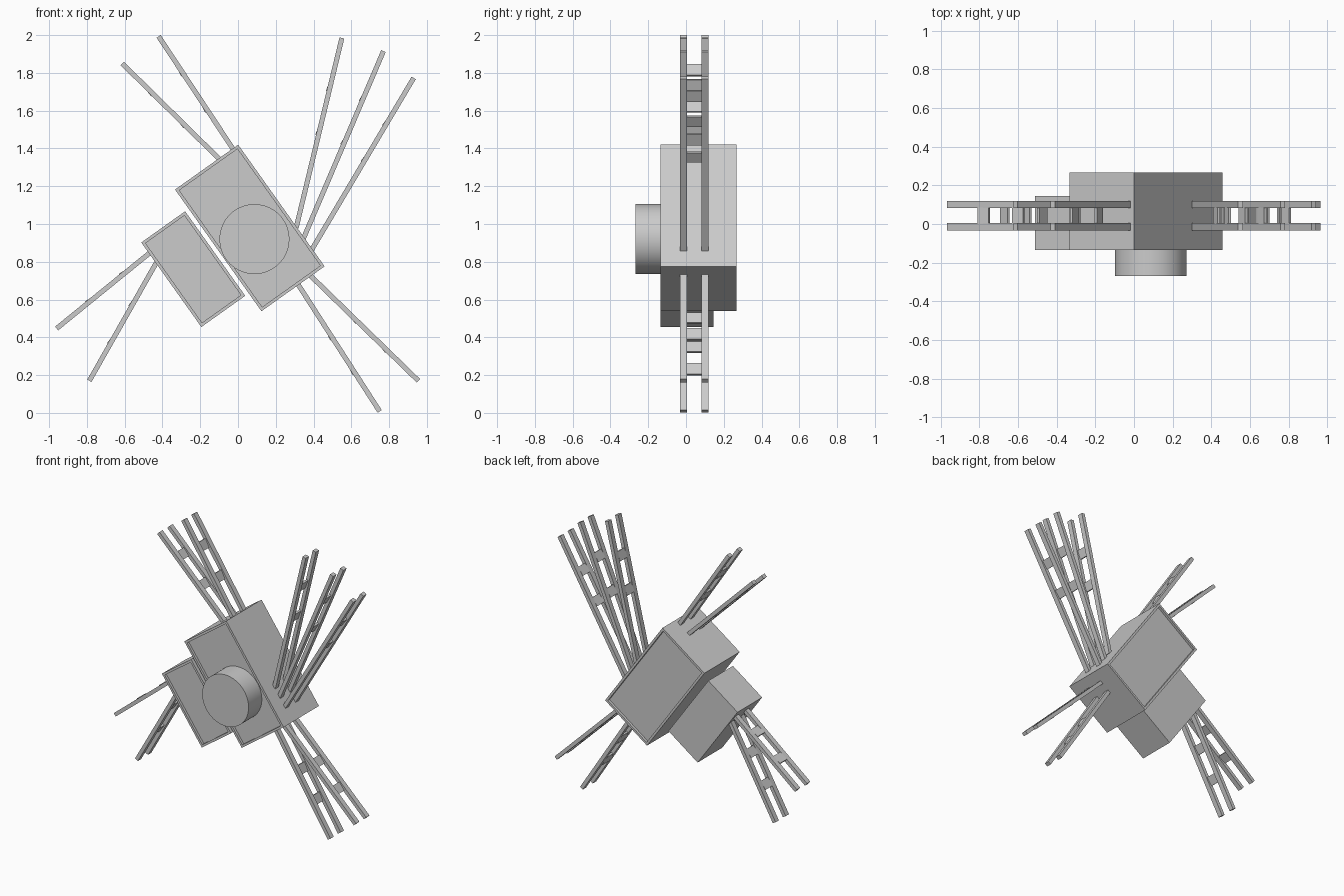
import bpy, bmesh, math
from mathutils import Matrix, Vector

if "Cube" in bpy.data.objects:
    bpy.data.objects.remove(bpy.data.objects["Cube"])

TILT = math.radians(-35.4)


def box(name, center, size, angle, recess=()):
    """Box turned about y; recess lists the y directions whose face gets a sunken panel."""
    bm = bmesh.new()
    bmesh.ops.create_cube(bm, size=1, matrix=Matrix.Diagonal((*size, 1)))
    for side in recess:
        face = next(f for f in bm.faces if f.normal.y * side > 0.9)
        bmesh.ops.inset_region(bm, faces=[face], thickness=0.023)
        bm.faces.ensure_lookup_table()
        panel = max((f for f in bm.faces if f.normal.y * side > 0.9),
                    key=lambda f: f.calc_area())
        geo = bmesh.ops.extrude_face_region(bm, geom=[panel])['geom']
        bmesh.ops.delete(bm, geom=[panel], context='FACES_ONLY')
        for v in geo:
            if isinstance(v, bmesh.types.BMVert):
                v.co.y -= side * 0.018
    bmesh.ops.recalc_face_normals(bm, faces=bm.faces)
    mesh = bpy.data.meshes.new(name)
    bm.to_mesh(mesh)
    bm.free()
    ob = bpy.data.objects.new(name, mesh)
    ob.location = center
    ob.rotation_euler = (0, angle, 0)
    bpy.context.collection.objects.link(ob)
    return ob


# Housings
box("main_housing", (0.0625, 0.066, 0.979), (0.41, 0.402, 0.79), TILT, (-1, 1))
box("side_housing", (-0.237, 0.005, 0.761), (0.285, 0.28, 0.549), TILT, (-1,))

# Round drum on the front
bpy.ops.mesh.primitive_cylinder_add(vertices=64, radius=0.185, depth=0.16,
                                    location=(0.087, -0.188, 0.92),
                                    rotation=(math.pi / 2, 0, 0))
bpy.context.object.name = "front_drum"
bpy.ops.object.shade_smooth_by_angle()

# Ladder-like legs: base xz, tip xz, rung distances from the tip
ladders = {
    "upper_left_leg": [((-0.025, 1.395), (-0.42, 1.993), (0.21, 0.44)),
                       ((-0.095, 1.34), (-0.613, 1.85), (0.20, 0.44))],
    "upper_right_leg": [((0.308, 0.98), (0.55, 1.985), (0.26, 0.50)),
                        ((0.345, 0.92), (0.77, 1.915), (0.26, 0.51)),
                        ((0.385, 0.855), (0.93, 1.773), (0.27, 0.49))],
    "lower_right_leg": [((0.315, 0.685), (0.75, 0.008), (0.27, 0.49)),
                        ((0.38, 0.73), (0.955, 0.17), (0.26, 0.48))],
    "lower_left_leg": [((-0.455, 0.857), (-0.96, 0.447), (0.24, 0.47)),
                       ((-0.425, 0.808), (-0.787, 0.17), (0.25, 0.48))],
}
for name, group in ladders.items():
    for i, (a, b, rungs) in enumerate(group, 1):
        base, tip = Vector((a[0], 0, a[1])), Vector((b[0], 0, b[1]))
        d = tip - base
        angle = math.atan2(d.x, d.z)
        for side, y in (("front", -0.014), ("back", 0.101)):
            mid = (base + tip) / 2 + Vector((0, y, 0))
            box(f"{name}_{i}_{side}_rail", mid, (0.026, 0.037, d.length), angle)
        # Slightly tilted flat rungs between the rails
        u = d.normalized()
        across = Vector((u.z, 0, -u.x))
        if across.x > 0:
            across = -across
        for j, t in enumerate(rungs, 1):
            pos = tip - u * t + across * 0.006 + Vector((0, 0.0435, 0))
            box(f"{name}_{i}_rung_{j}", pos, (0.014, 0.082, 0.066), angle + math.radians(7))
